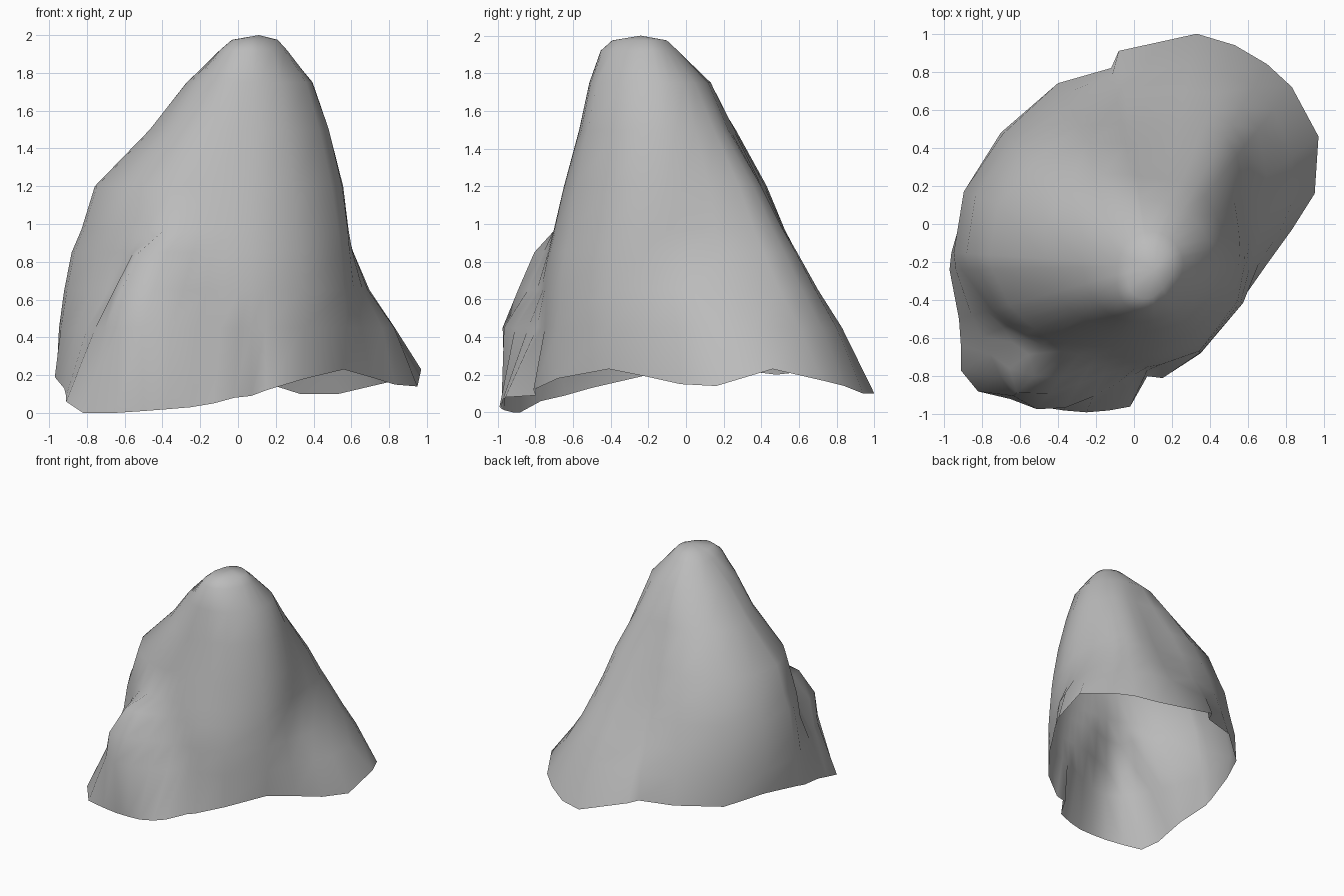
import bpy, bmesh, math
from mathutils import Vector

cube = bpy.data.objects.get("Cube")
if cube:
    bpy.data.objects.remove(cube, do_unlink=True)

AXIS = Vector((0.08, -0.22))   # vertical axis under the summit

# Uneven open rim at the foot of the rock, counter-clockwise
RIM = [
    (.97, .46, .23), (.83, .72, .17), (.70, .84, .14), (.53, .94, .1),
    (.33, 1, .1), (-.08, .91, .23), (-.12, .82, .23), (-.4, .74, .23),
    (-.7, .48, .2), (-.87, .16, .24), (-.96, -.15, .21), (-.97, -.24, .19),
    (-.92, -.5, .13), (-.91, -.64, .09), (-.91, -.77, .06), (-.82, -.88, 0),
    (-.65, -.92, 0), (-.5, -.96, .01), (-.37, -.98, .02), (-.25, -.99, .03),
    (-.13, -.98, .05), (-.02, -.96, .08), (.07, -.8, .09), (.15, -.81, .12),
    (.35, -.68, .18), (.56, -.41, .23), (.7, -.21, .19), (.83, -.03, .15),
    (.95, .16, .14),
]

# Height of each contour and its radius every 30 degrees, starting at +x
CONTOURS = {
    .45: (.57, .88, 1.09, 1.04, 1.01, 1.05, 1.02, .88, .64, .54, .53, .53),
    .65: (.53, .71, .97, .91, .95, 1.01, .99, .78, .61, .53, .52, .52),
    .85: (.51, .61, .86, .8, .89, .98, .95, .76, .58, .5, .49, .5),
    .97: (.5, .57, .79, .73, .84, .93, .9, .74, .55, .47, .46, .48),
    1.2: (.47, .53, .67, .62, .74, .85, .83, .68, .49, .42, .42, .44),
    1.5: (.4, .43, .48, .46, .55, .59, .54, .47, .39, .34, .35, .37),
    1.75: (.31, .34, .34, .35, .37, .37, .35, .34, .32, .29, .29, .3),
    1.92: (.18, .18, .18, .18, .17, .17, .17, .2, .24, .23, .2, .18),
    1.975: (.13, .13, .12, .12, .11, .1, .1, .13, .17, .17, .14, .13),
}

# Front buttress by height: extra radius, direction, spread on each side
BUTTRESS = {.45: (.26, 232, 20, 19), .65: (.27, 223, 10, 17),
            .85: (.17, 225, 9, 12)}


def contour_radius(radii, angle):
    """Smooth closed interpolation between the listed radii."""
    step = angle / 30
    i, t = math.floor(step), step % 1
    a, b, c, d = (radii[(i + k) % len(radii)] for k in (-1, 0, 1, 2))
    return b + t / 2 * (c - a + t * (2 * a - 5 * b + 4 * c - d
                                     + t * (3 * (b - c) + d - a)))


def buttress_bump(height, angle):
    """Rounded bulge, steeper on its right-hand flank."""
    if height not in BUTTRESS:
        return 0
    amount, direction, before, after = BUTTRESS[height]
    spread = before if angle < direction else after
    return amount * math.exp(-((angle - direction) / spread) ** 2)


# Loft the contours upward from the rim
bm = bmesh.new()
rings = [[bm.verts.new(p) for p in RIM]]
for height, radii in CONTOURS.items():
    ring = []
    for x, y, _ in RIM:
        out = Vector((x, y)) - AXIS
        angle = math.degrees(math.atan2(out.y, out.x)) % 360
        radius = contour_radius(radii, angle) + buttress_bump(height, angle)
        ring.append(bm.verts.new((AXIS + out.normalized() * radius).to_3d()
                                 + Vector((0, 0, height))))
    rings.append(ring)

count = len(RIM)
for low, high in zip(rings, rings[1:]):
    for i in range(count):
        j = (i + 1) % count
        bm.faces.new((low[i], low[j], high[j], high[i]))

# Summit
peak = bm.verts.new((.11, -.24, 2))
for i in range(count):
    bm.faces.new((rings[-1][i], rings[-1][(i + 1) % count], peak))

mesh = bpy.data.meshes.new("rock")
bm.to_mesh(mesh)
bm.free()
mesh.shade_smooth()
rock = bpy.data.objects.new("rock", mesh)
bpy.context.collection.objects.link(rock)

# Stone colour
stone = bpy.data.materials.new("stone grey")
stone.use_nodes = True
colour = (.5, .5, .5, 1)
stone.diffuse_color = colour
stone.node_tree.nodes["Principled BSDF"].inputs["Base Color"].default_value = colour
mesh.materials.append(stone)
